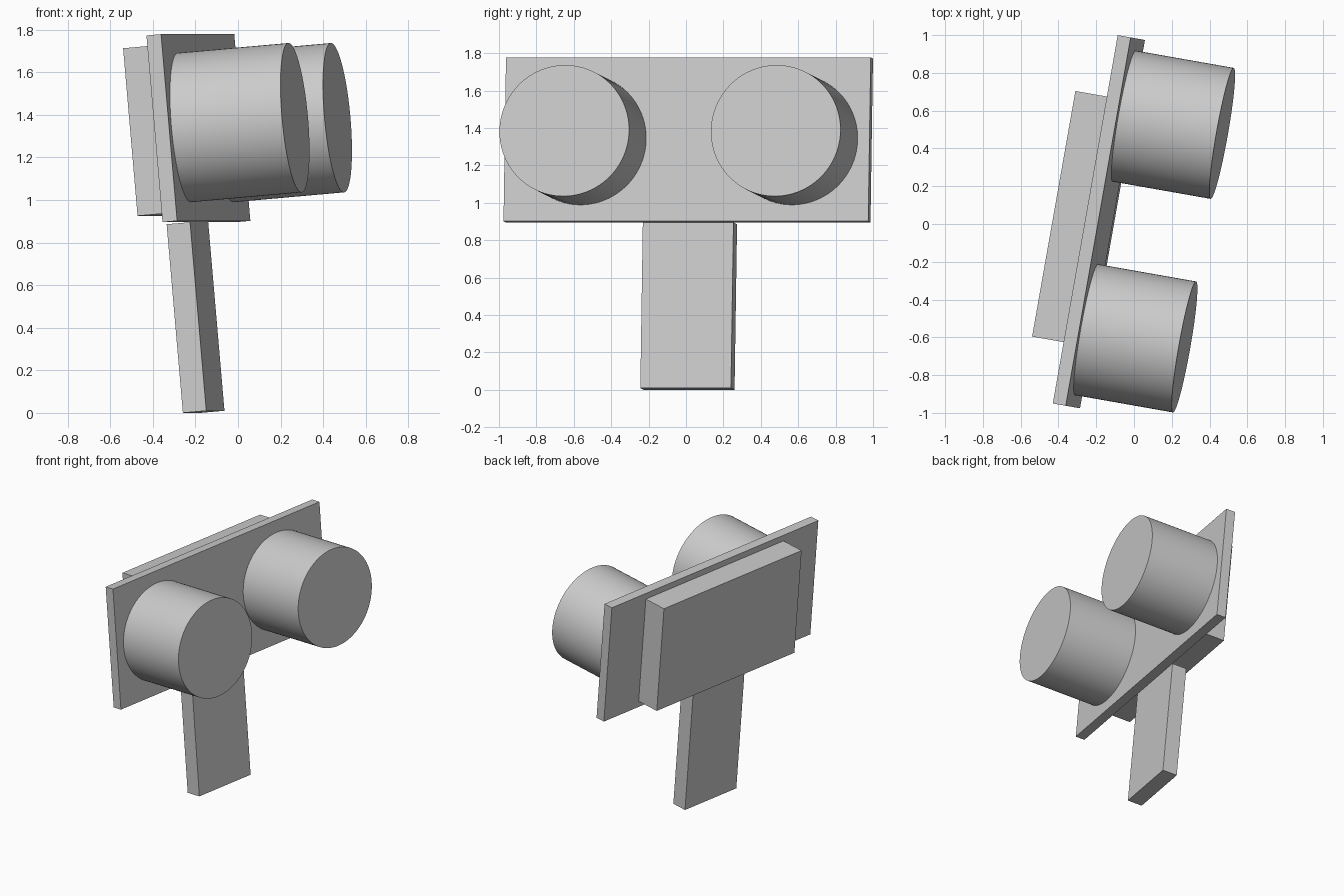
import bpy
from math import radians
from mathutils import Matrix, Euler

cube = bpy.data.objects.get("Cube")
if cube:
    bpy.data.objects.remove(cube, do_unlink=True)

# One plain grey
GREY = (0.6, 0.6, 0.6, 1.0)
grey = bpy.data.materials.new("plain grey")
grey.use_nodes = True
grey.diffuse_color = GREY
grey.node_tree.nodes["Principled BSDF"].inputs["Base Color"].default_value = GREY

# The whole device is turned and tipped back; local x is its facing direction
PLACE = Matrix.Translation((-0.186, 0.012, 1.337)) @ \
    Euler((0, radians(-5), radians(-10))).to_matrix().to_4x4()


def finish(obj, name, local):
    obj.name = obj.data.name = name
    obj.data.materials.append(grey)
    obj.matrix_world = PLACE @ local


def box(name, x, y, z):
    """Box between the given local (min, max) ranges."""
    bpy.ops.mesh.primitive_cube_add(size=1)
    obj = bpy.context.object
    spans = (x, y, z)
    obj.data.transform(Matrix.Diagonal([b - a for a, b in spans] + [1]))
    finish(obj, name, Matrix.Translation([(a + b) / 2 for a, b in spans]))


def barrel(name, y, x0, x1, radius):
    """Cylinder along local x."""
    bpy.ops.mesh.primitive_cylinder_add(vertices=96, radius=radius, depth=x1 - x0)
    obj = bpy.context.object
    bpy.ops.object.shade_smooth_by_angle(angle=radians(30))
    finish(obj, name, Matrix.Translation(((x0 + x1) / 2, y, 0))
           @ Matrix.Rotation(radians(90), 4, "Y"))


# Plate, housing behind it and handle below
box("front_plate", (-0.035, 0.035), (-0.99, 0.99), (-0.44, 0.44))
box("rear_housing", (-0.209, -0.035), (-0.66, 0.66), (-0.395, 0.395))
box("handle", (-0.147, -0.035), (-0.246, 0.246), (-1.329, -0.44))

# Pair of barrels on the plate
for side, y in (("right", -0.574), ("left", 0.574)):
    barrel(side + "_barrel", y, 0.035, 0.564, 0.352)
